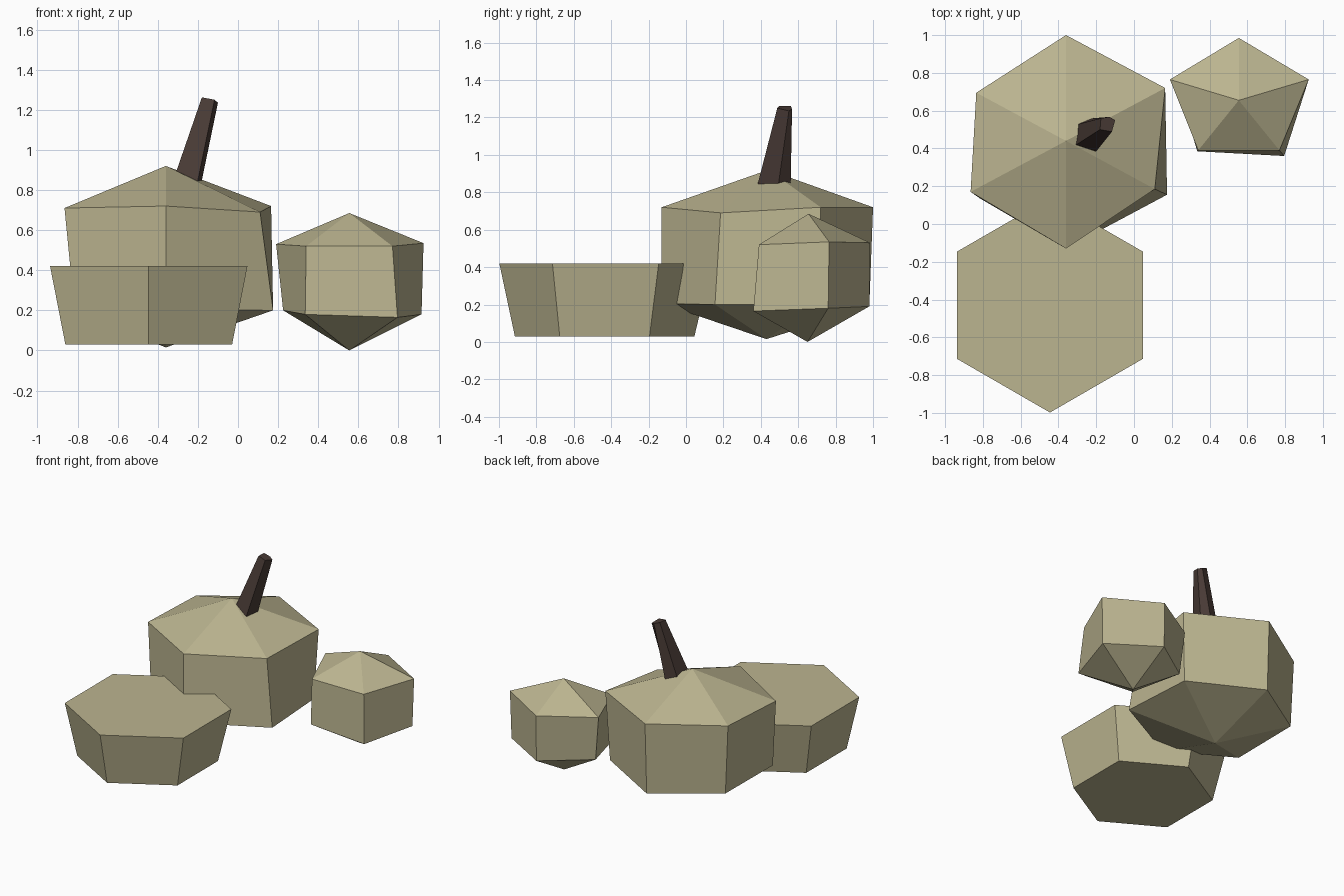
import bpy
import math
from mathutils import Vector

if "Cube" in bpy.data.objects:
    bpy.data.objects.remove(bpy.data.objects["Cube"])


def material(name, rgb):
    mat = bpy.data.materials.new(name)
    mat.diffuse_color = (*rgb, 1.0)
    mat.use_nodes = True
    mat.node_tree.nodes["Principled BSDF"].inputs["Base Color"].default_value = mat.diffuse_color
    return mat


TAN = material("dusty tan", (0.50, 0.46, 0.28))
BROWN = material("dark brown", (0.066, 0.043, 0.036))


def loft(name, lower, upper, mat, bottom=None, top=None):
    """Join two counter-clockwise rings; each end is a fan to a tip, or a flat cap."""
    n = len(lower)
    verts = list(lower) + list(upper)
    faces = [(i, (i + 1) % n, n + (i + 1) % n, n + i) for i in range(n)]
    if bottom:
        verts.append(bottom)
        tip = len(verts) - 1
        faces += [((i + 1) % n, i, tip) for i in range(n)]
    else:
        faces.append(tuple(reversed(range(n))))
    if top:
        verts.append(top)
        tip = len(verts) - 1
        faces += [(n + i, n + (i + 1) % n, tip) for i in range(n)]
    else:
        faces.append(tuple(range(n, 2 * n)))
    mesh = bpy.data.meshes.new(name)
    mesh.from_pydata([tuple(v) for v in verts], [], faces)
    mesh.materials.append(mat)
    mesh.update()
    obj = bpy.data.objects.new(name, mesh)
    bpy.context.collection.objects.link(obj)
    return obj


def ring(cx, cy, z, radius, sides, start):
    return [(cx + radius * math.cos(start + i * math.tau / sides),
             cy + radius * math.sin(start + i * math.tau / sides), z)
            for i in range(sides)]


# Large gourd: slightly uneven six-sided body with pointed ends
loft("large_gourd",
     [(-0.36, -0.13, 0.205), (0.175, 0.155, 0.20), (0.14, 0.70, 0.20),
      (-0.36, 0.98, 0.19), (-0.81, 0.69, 0.20), (-0.815, 0.135, 0.20)],
     [(-0.36, -0.13, 0.72), (0.11, 0.185, 0.69), (0.165, 0.72, 0.72),
      (-0.36, 1.0, 0.72), (-0.835, 0.695, 0.715), (-0.865, 0.17, 0.71)],
     TAN, bottom=(-0.36, 0.43, 0.015), top=(-0.36, 0.44, 0.92))

# Small gourd: slightly uneven five-sided body with pointed ends
loft("small_gourd",
     [(0.335, 0.385, 0.18), (0.795, 0.36, 0.165), (0.915, 0.76, 0.18),
      (0.555, 0.98, 0.19), (0.225, 0.75, 0.20)],
     [(0.34, 0.39, 0.52), (0.77, 0.39, 0.52), (0.925, 0.765, 0.535),
      (0.555, 0.985, 0.53), (0.19, 0.765, 0.53)],
     TAN, bottom=(0.555, 0.65, 0.0), top=(0.555, 0.655, 0.685))

# Cut gourd: flat six-sided tapered block
loft("cut_gourd",
     ring(-0.445, -0.435, 0.03, 0.48, 6, -math.pi / 2),
     ring(-0.445, -0.43, 0.42, 0.568, 6, -math.pi / 2), TAN)

# Leaning five-sided stem, continued down into the large gourd
stem_foot = [(-0.20, 0.385, 0.85), (-0.18, 0.495, 0.85), (-0.215, 0.56, 0.86),
             (-0.29, 0.53, 0.89), (-0.305, 0.42, 0.90)]
stem_tip = [(-0.117, 0.488, 1.25), (-0.10, 0.55, 1.235), (-0.13, 0.567, 1.245),
            (-0.175, 0.56, 1.262), (-0.18, 0.50, 1.262)]
stem_foot = [Vector(a).lerp(Vector(b), -0.12) for a, b in zip(stem_foot, stem_tip)]
loft("stem", stem_foot, stem_tip, BROWN)
